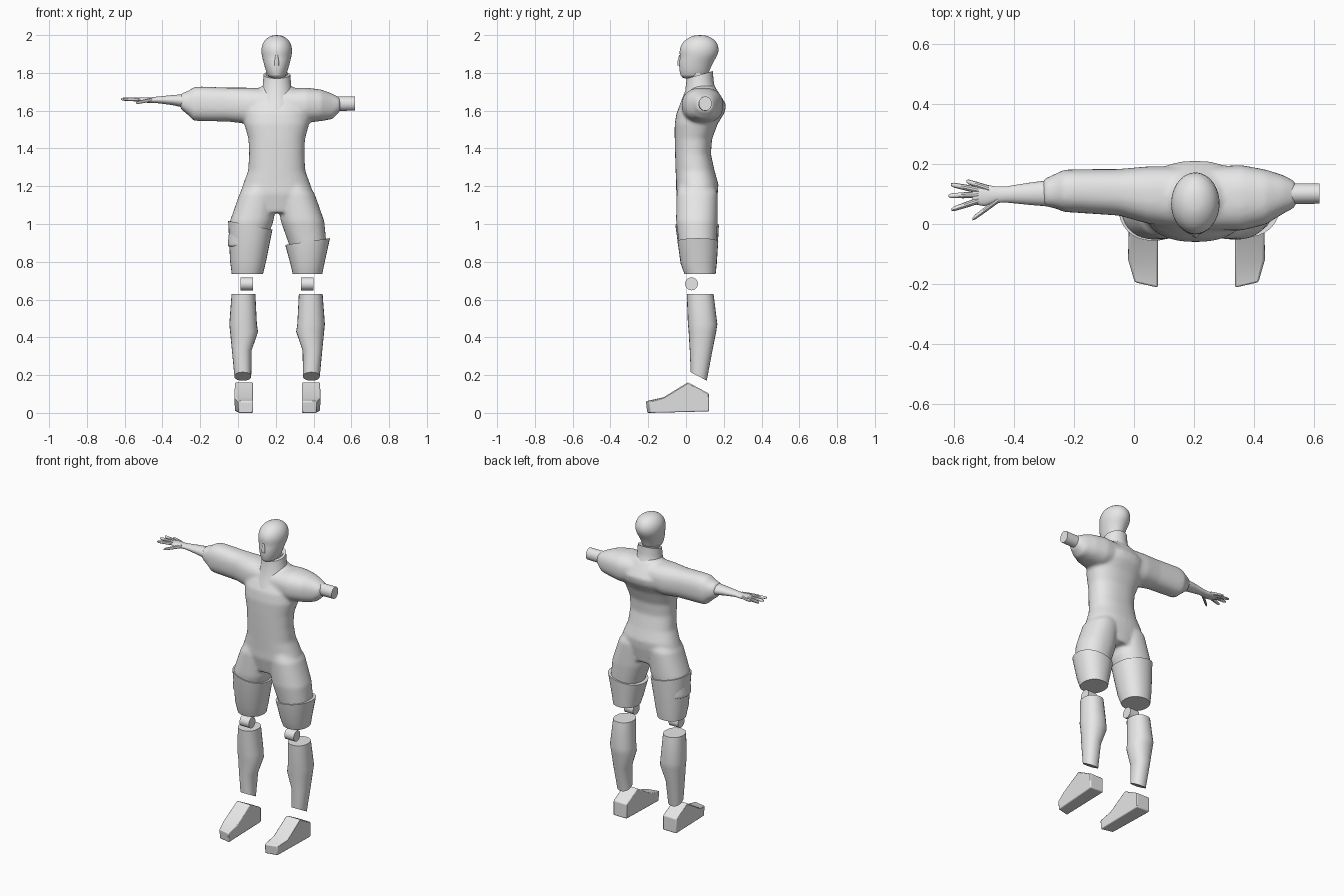
import bpy, bmesh, math

CX = 0.205  # body centre line

grey = bpy.data.materials.new("plain grey")
grey.diffuse_color = (0.8, 0.8, 0.8, 1)


def loft(bm, rings, axis="z", n=32, p=2.0, mirror=False):
    """Skin rounded rings: (position, a min, a max, b min, b max, slope a, slope b)."""
    loops = []
    for ring in rings:
        pos, a0, a1, b0, b1, sa, sb = (tuple(ring) + (0, 0))[:7]
        loop = []
        for i in range(n):
            t = 2 * math.pi * i / n
            c, s = math.cos(t), math.sin(t)
            da = (a1 - a0) / 2 * math.copysign(abs(c) ** (2 / p), c)
            db = (b1 - b0) / 2 * math.copysign(abs(s) ** (2 / p), s)
            a, b, h = (a0 + a1) / 2 + da, (b0 + b1) / 2 + db, pos + sa * da + sb * db
            x, y, z = (a, b, h) if axis == "z" else (h, a, b)
            loop.append(bm.verts.new((2 * CX + 0.004 - x if mirror else x, y, z)))
        loops.append(loop)
    for lo, hi in zip(loops, loops[1:]):
        for i in range(n):
            j = (i + 1) % n
            bm.faces.new((lo[i], lo[j], hi[j], hi[i]))
    bm.faces.new(loops[0][::-1])
    bm.faces.new(loops[-1])


def finish(name, bm, angle=35):
    bmesh.ops.recalc_face_normals(bm, faces=bm.faces[:])
    me = bpy.data.meshes.new(name)
    bm.to_mesh(me)
    bm.free()
    me.materials.append(grey)
    me.polygons.foreach_set("use_smooth", [True] * len(me.polygons))
    me.set_sharp_from_angle(angle=math.radians(angle))
    ob = bpy.data.objects.new(name, me)
    bpy.context.collection.objects.link(ob)
    return ob


def part(name, rings, **kw):
    bm = bmesh.new()
    loft(bm, rings, **kw)
    return finish(name, bm)


# Suit body: torso, hips and sleeves fused into one smooth skin
bm = bmesh.new()
torso = [(1.06, .12, -.03, .15), (1.16, .195, -.052, .168), (1.21, .178, -.052, .172),
         (1.28, .152, -.055, .152), (1.37, .146, -.058, .132), (1.45, .15, -.06, .138),
         (1.53, .172, -.06, .168), (1.59, .178, -.05, .205), (1.63, .165, -.03, .213),
         (1.67, .14, -.005, .19), (1.71, .10, .015, .165), (1.735, .075, .03, .145)]
loft(bm, [(z, CX - r, CX + r, f, b) for z, r, f, b in torso], p=2.3)
leg = [(1.24, .07, .20, -.03, .14), (1.16, .008, .205, -.05, .168),
       (1.015, -.043, .188, -.053, .168), (.88, -.056, .14, -.035, .16)]
for m in (False, True):
    loft(bm, leg, p=2.2, mirror=m)
loft(bm, [(.22, -.02, .19, 1.55, 1.715), (.05, .0, .193, 1.53, 1.722),
          (-.05, .028, .184, 1.542, 1.722), (-.2, .038, .183, 1.545, 1.728),
          (-.235, .04, .181, 1.547, 1.724), (-.262, .052, .168, 1.575, 1.705),
          (-.305, .06, .149, 1.61, 1.69)], axis="x", p=2.4)
loft(bm, [(.19, -.02, .19, 1.55, 1.715), (.36, -.022, .197, 1.535, 1.722),
          (.44, -.002, .182, 1.545, 1.712), (.50, .035, .163, 1.555, 1.69),
          (.54, .056, .142, 1.595, 1.668)], axis="x", p=2.4)
body = finish("suit_body", bm)
rm = body.modifiers.new("fuse", "REMESH")
rm.mode = "VOXEL"
rm.voxel_size = 0.009
rm.use_smooth_shade = True
sm = body.modifiers.new("soften", "SMOOTH")
sm.factor = 0.5
sm.iterations = 9

# Collar with a bib dipping onto the chest
part("collar", [(1.655, .105, .305, -.046, .16, 0, .58), (1.69, .118, .292, -.028, .15, 0, .52),
                (1.735, .132, .281, -.004, .145, 0, .4), (1.79, .135, .277, .004, .143, 0, .28)])

# Head, nose and neck
head = [(1.768, .025, -.012, .09), (1.782, .048, -.03, .115), (1.82, .061, -.036, .128),
        (1.855, .07, -.038, .143), (1.885, .078, -.031, .163), (1.91, .082, -.036, .173),
        (1.94, .081, -.031, .173), (1.97, .068, -.012, .158), (1.99, .044, .02, .13),
        (2.0, .018, .05, .098)]
ob = part("head", [(z, CX - r, CX + r, f, b) for z, r, f, b in head])
ob.modifiers.new("round", "SUBSURF").levels = 1
bm = bmesh.new()
loft(bm, [(1.84, CX - .012, CX + .012, -.044, -.02), (1.858, CX - .012, CX + .012, -.046, -.02),
          (1.895, CX - .007, CX + .007, -.036, -.02)], n=12)
finish("nose", bm, 60)
part("neck", [(1.70, .15, .26, .025, .135), (1.80, .148, .262, .02, .13)])

# Bare forearm and hand on one side, short arm stub on the other
part("forearm", [(-.28, .058, .147, 1.615, 1.688), (-.35, .064, .138, 1.63, 1.682),
                 (-.43, .072, .125, 1.64, 1.674), (-.465, .07, .126, 1.64, 1.67),
                 (-.50, .06, .132, 1.644, 1.67), (-.53, .065, .13, 1.648, 1.668),
                 (-.54, .07, .122, 1.65, 1.666)], axis="x", n=20)
fingers = {"little_finger": (-.485, .118, -.56, .143), "ring_finger": (-.52, .113, -.612, .132),
           "middle_finger": (-.52, .098, -.62, .094), "index_finger": (-.52, .078, -.61, .048),
           "thumb": (-.455, .08, -.54, .016)}
for name, (x0, y0, x1, y1) in fingers.items():
    drop = -.018 if name == "thumb" else .002
    rings = []
    for t, r in ((0, .011), (.5, .010), (.9, .008), (1, .004)):
        x, y, z = x0 + (x1 - x0) * t, y0 + (y1 - y0) * t, 1.659 + drop * t
        rings.append((x, y - r, y + r, z - r, z + r))
    part(name, rings, axis="x", n=10)
part("arm_stub", [(.52, .066, .136, 1.599, 1.675), (.62, .068, .136, 1.6, 1.675)], axis="x")

# Thigh guards sit at different heights
part("thigh_guard_left", [(.735, -.033, .132, -.008, .157), (.80, -.042, .147, -.03, .164, -.05),
                          (.993, -.052, .182, -.056, .174, -.2)], p=2.2)
part("thigh_guard_right", [(.735, .29, .446, -.008, .157), (.79, .278, .458, -.028, .162, .04),
                           (.907, .25, .487, -.045, .171, .15)], p=2.2)

for side, m in (("left", False), ("right", True)):
    # Knee joint
    part("knee_" + side, [(.014, -.005, .063, .649, .717), (.08, -.005, .063, .649, .717)],
         axis="x", mirror=m)
    # Shin
    part("shin_" + side, [(.63, -.034, .092, .004, .146), (.47, -.046, .1, .01, .166),
                          (.43, -.042, .106, .014, .16), (.33, -.032, .072, .02, .14),
                          (.193, -.019, .07, .025, .11, 0, -.53)], mirror=m, n=24, p=2.2)
    # Foot: side profile pulled across, narrowing at the outer toe
    profile = [(-.207, .0), (-.213, .062), (-.12, .082), (.01, .162), (.122, .102), (.122, .008)]
    bm = bmesh.new()
    rows = []
    for inner in (True, False):
        row = []
        for y, z in profile:
            x = .08 if inner else (.002 if y < -.15 else -.016)
            if not inner and y < -.15:
                y += .018
            row.append(bm.verts.new((2 * CX + .008 - x if m else x, y, z)))
        rows.append(row)
        bm.faces.new(row)
    for i in range(len(profile)):
        j = (i + 1) % len(profile)
        bm.faces.new((rows[0][i], rows[0][j], rows[1][j], rows[1][i]))
    foot = finish("foot_" + side, bm, 40)
    bev = foot.modifiers.new("edge", "BEVEL")
    bev.width = 0.006
    bev.segments = 2
